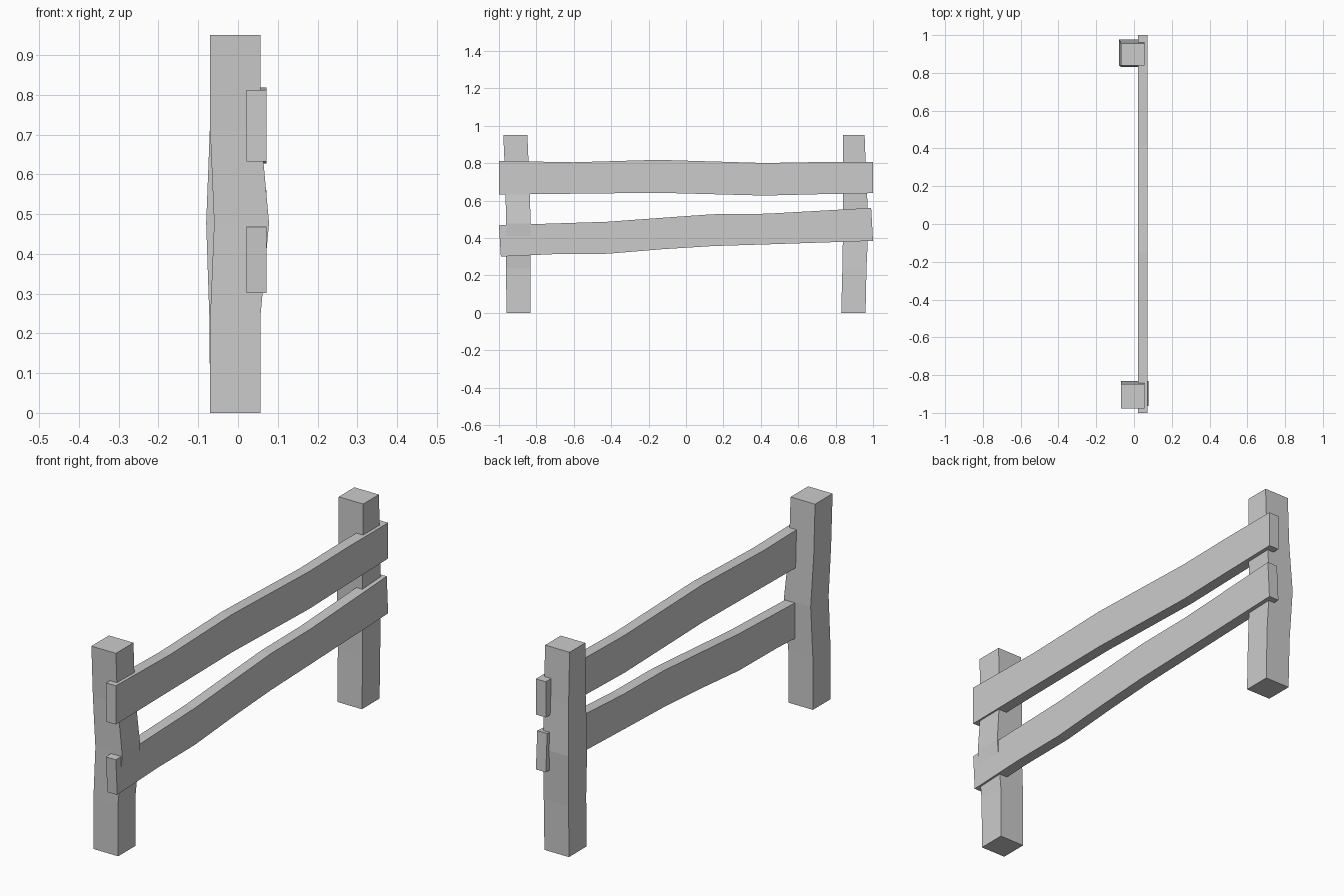
import bpy, bmesh


def loft(name, rings):
    """Skin a run of four-cornered sections and cap both ends."""
    bm = bmesh.new()
    loops = [[bm.verts.new(p) for p in ring] for ring in rings]
    for a, b in zip(loops, loops[1:]):
        for i in range(4):
            j = (i + 1) % 4
            bm.faces.new((a[i], a[j], b[j], b[i]))
    bm.faces.new(loops[0])
    bm.faces.new(loops[-1])
    bmesh.ops.recalc_face_normals(bm, faces=bm.faces)
    mesh = bpy.data.meshes.new(name)
    bm.to_mesh(mesh)
    bm.free()
    bpy.context.collection.objects.link(bpy.data.objects.new(name, mesh))


def post(name, sections):
    # section: z, x range, y range
    loft(name, [[(x0, y0, z), (x1, y0, z), (x1, y1, z), (x0, y1, z)]
                for z, x0, x1, y0, y1 in sections])


def rail(name, sections, x0=0.021, x1=0.072):
    # section: bottom y and z, top y and z
    loft(name, [[(x0, yb, zb), (x1, yb, zb), (x1, yt, zt), (x0, yt, zt)]
                for yb, zb, yt, zt in sections])


# Hand-hewn posts
post("front_post", [
    (0.00, -0.070, 0.056, -0.960, -0.832),
    (0.238, -0.070, 0.056, -0.962, -0.832),
    (0.477, -0.060, 0.078, -0.962, -0.830),
    (0.71, -0.070, 0.057, -0.966, -0.838),
    (0.95, -0.070, 0.056, -0.977, -0.848)])
post("back_post", [
    (0.00, -0.070, 0.056, 0.830, 0.960),
    (0.238, -0.072, 0.056, 0.836, 0.965),
    (0.477, -0.080, 0.050, 0.840, 0.976),
    (0.71, -0.071, 0.056, 0.838, 0.964),
    (0.95, -0.070, 0.056, 0.840, 0.955)])

# Uneven rails fixed to the side of the posts
rail("upper_rail", [
    (-1.0, 0.632, -1.0, 0.812),
    (-0.60, 0.637, -0.60, 0.805),
    (-0.15, 0.642, -0.15, 0.818),
    (0.42, 0.627, 0.42, 0.801),
    (0.70, 0.634, 0.70, 0.806),
    (1.0, 0.640, 1.0, 0.806)])
rail("lower_rail", [
    (-0.99, 0.301, -1.0, 0.468),
    (-0.70, 0.314, -0.70, 0.478),
    (-0.42, 0.316, -0.42, 0.487),
    (-0.13, 0.340, -0.13, 0.508),
    (0.14, 0.357, 0.14, 0.527),
    (0.43, 0.366, 0.43, 0.530),
    (1.0, 0.385, 0.99, 0.561)])
